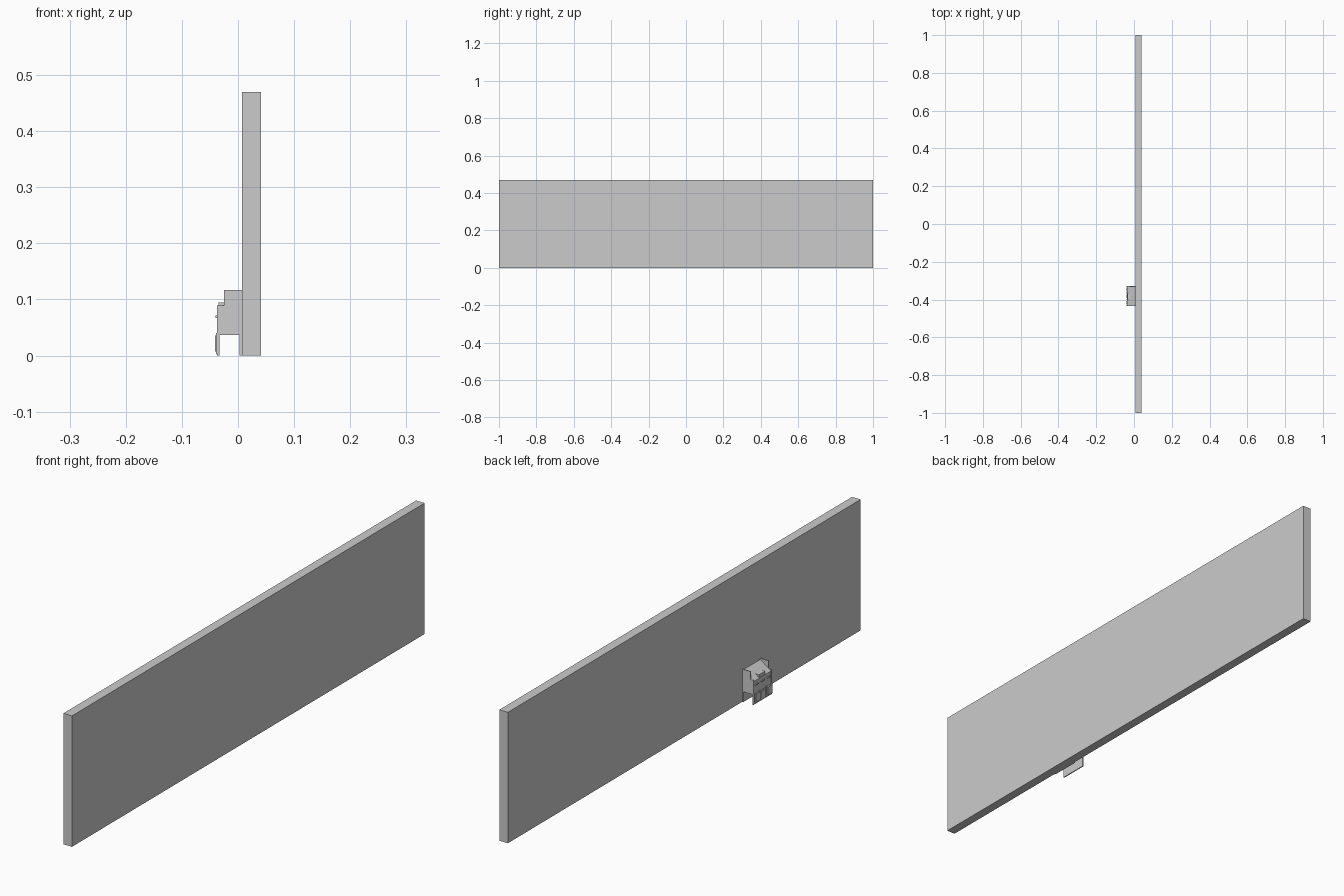
import bpy
import bmesh

if "Cube" in bpy.data.objects:
    bpy.data.objects.remove(bpy.data.objects["Cube"])

YC = -0.382          # centre of the small lean-to along the wall
HALF = 0.053         # half its length


def finish(name, bm):
    bmesh.ops.recalc_face_normals(bm, faces=bm.faces)
    mesh = bpy.data.meshes.new(name)
    bm.to_mesh(mesh)
    bm.free()
    ob = bpy.data.objects.new(name, mesh)
    bpy.context.collection.objects.link(ob)
    return ob


def extrude_xz(name, profile, y0, y1):
    """Extrude an (x, z) outline along y."""
    bm = bmesh.new()
    face = bm.faces.new([bm.verts.new((x, y0, z)) for x, z in profile])
    ext = bmesh.ops.extrude_face_region(bm, geom=[face])
    verts = [v for v in ext["geom"] if isinstance(v, bmesh.types.BMVert)]
    bmesh.ops.translate(bm, verts=verts, vec=(0, y1 - y0, 0))
    return finish(name, bm)


def box(name, x0, x1, y0, y1, z0, z1):
    return extrude_xz(name, [(x0, z0), (x1, z0), (x1, z1), (x0, z1)], y0, y1)


# Long tall wall
box("long_wall", 0.007, 0.041, -1, 1, 0, 0.47)

# Lean-to body with sloping roof
extrude_xz("sloped_body",
           [(0.007, 0.037), (0.007, 0.113), (-0.036, 0.083), (-0.036, 0.037)],
           YC - HALF + 0.003, YC + HALF - 0.003)

# Stepped end walls either side of the roof
steps = [(0.007, 0.037), (0.007, 0.117), (-0.025, 0.117),
         (-0.025, 0.089), (-0.037, 0.089), (-0.037, 0.037)]
for side, name in ((-1, "stepped_end_a"), (1, "stepped_end_b")):
    outer = YC + side * HALF
    extrude_xz(name, steps, outer - side * 0.004, outer)

# Central dormer
box("dormer", -0.035, -0.013, YC - 0.017, YC + 0.017, 0.075, 0.095)

# Thin lower front and strip against the wall
box("lower_front", -0.037, -0.033, YC - HALF, YC + HALF, 0, 0.037)
box("back_strip", 0.003, 0.007, YC - HALF, YC + HALF, 0, 0.037)

# Facade trim
for i, y in enumerate((-0.050, -0.018, 0.018, 0.050)):
    box(f"pilaster_{i}", -0.039, -0.036, YC + y - 0.003, YC + y + 0.003, 0.004, 0.040)
box("door_panel", -0.038, -0.036, YC - 0.011, YC + 0.011, 0.002, 0.032)
for i, y in enumerate((-0.034, 0.0, 0.034)):
    box(f"window_sill_{i}", -0.040, -0.036, YC + y - 0.009, YC + y + 0.009, 0.067, 0.071)
for i, y in enumerate((-0.034, 0.034)):
    box(f"lower_panel_{i}", -0.041, -0.036, YC + y - 0.009, YC + y + 0.009, 0.007, 0.036)
